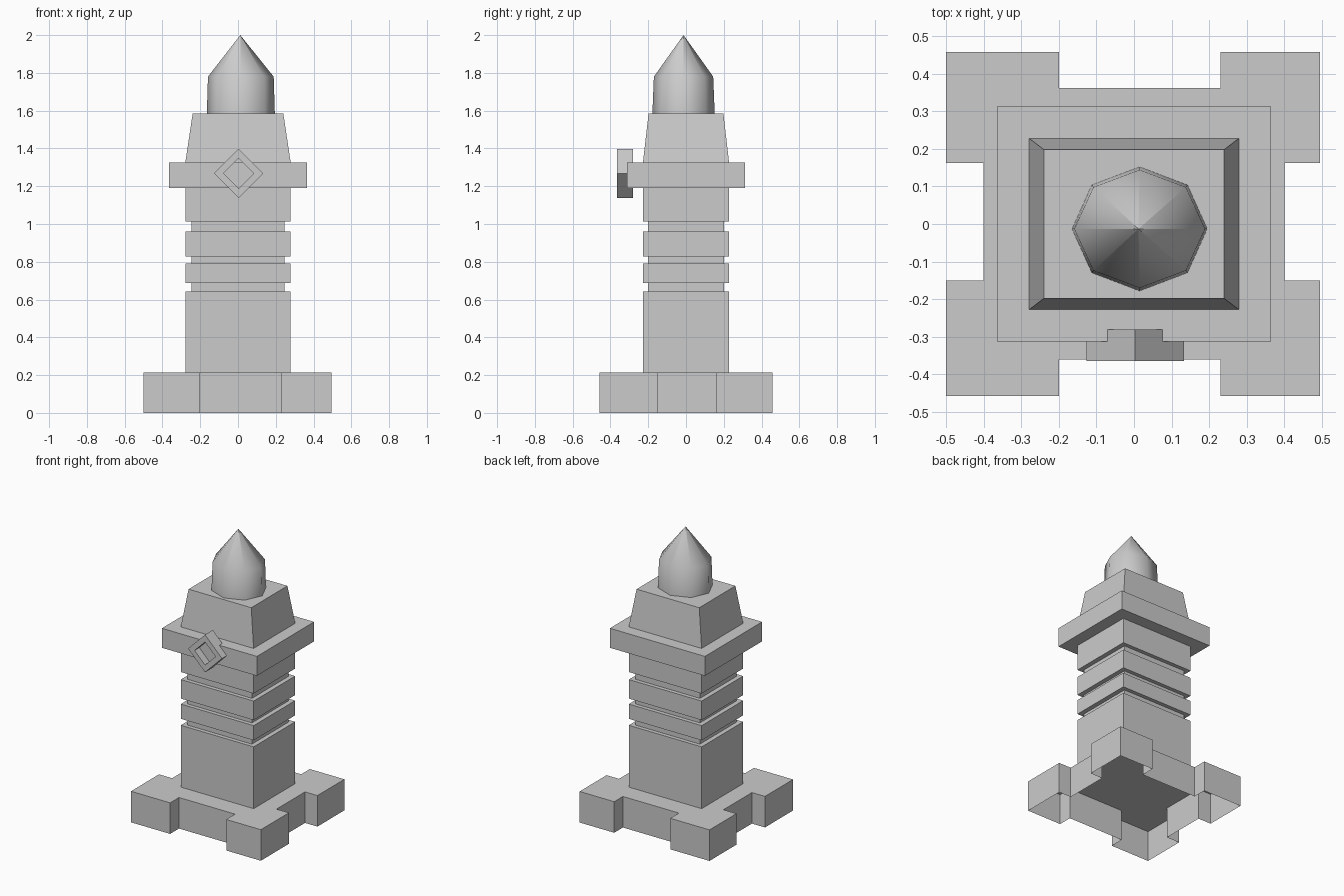
import bpy, math

if "Cube" in bpy.data.objects:
    bpy.data.objects.remove(bpy.data.objects["Cube"])


def make(name, verts, faces, smooth=False):
    me = bpy.data.meshes.new(name)
    me.from_pydata(verts, [], faces)
    me.update()
    ob = bpy.data.objects.new(name, me)
    bpy.context.collection.objects.link(ob)
    if smooth:
        bpy.ops.object.select_all(action='DESELECT')
        ob.select_set(True)
        bpy.context.view_layer.objects.active = ob
        bpy.ops.object.shade_smooth_by_angle(angle=math.radians(50))
    return ob


def loft(name, rings, bottom=True, top=True, smooth=False):
    """Skin a stack of equal-length counter-clockwise rings."""
    n = len(rings[0])
    verts = [p for r in rings for p in r]
    faces = [(k * n + i, k * n + (i + 1) % n, (k + 1) * n + (i + 1) % n, (k + 1) * n + i)
             for k in range(len(rings) - 1) for i in range(n)]
    if bottom:
        faces.append(tuple(reversed(range(n))))
    if top:
        faces.append(tuple(range(len(verts) - n, len(verts))))
    return make(name, verts, faces, smooth)


def rect(hx, hy, z):
    return [(-hx, -hy, z), (hx, -hy, z), (hx, hy, z), (-hx, hy, z)]


# Base: hollow plinth with four projecting corners, open underneath
plan = [(-.5, -.457), (-.2, -.457), (-.2, -.36), (.23, -.36), (.23, -.457), (.495, -.457),
        (.495, -.15), (.4, -.15), (.4, .162), (.495, .162), (.495, .457), (.23, .457),
        (.23, .362), (-.2, .362), (-.2, .457), (-.5, .457), (-.5, .162), (-.4, .162),
        (-.4, -.15), (-.5, -.15)]
loft("base", [[(x, y, z) for x, y in plan] for z in (0, .215)], bottom=False)

# Shaft: wide bands alternating with recessed grooves
wide, groove = (.279, .227), (.247, .2)
bands = [(wide, .215, .643), (groove, .643, .688), (wide, .688, .79), (groove, .79, .828),
         (wide, .828, .96), (groove, .96, 1.012), (wide, 1.012, 1.19)]
loft("shaft", [rect(*size, z) for size, z0, z1 in bands for z in (z0, z1)], bottom=False)

# Collar and tapered cap
loft("collar", [rect(.364, .313, z) for z in (1.19, 1.325)])
loft("tapered_cap", [rect(.279, .228, 1.325), rect(.24, .198, 1.585)], bottom=False)


# Eight-sided pointed finial
def octagon(rx, ry, z):
    return [(.015 + rx * math.cos(i * math.pi / 4), -.013 + ry * math.sin(i * math.pi / 4), z)
            for i in range(8)]


loft("finial", [octagon(.18, .165, 1.585), octagon(.174, .157, 1.78),
                [(.012, -.013, 2.0)] * 8], bottom=False, top=False, smooth=True).data.validate()


# Diamond frame on the front of the collar
def diamond(r, y):
    return [(.003 + r * math.sin(i * math.pi / 2), y, 1.268 - r * math.cos(i * math.pi / 2))
            for i in range(4)]


loft("diamond_frame", [diamond(.08, -.28), diamond(.13, -.28), diamond(.13, -.365),
                       diamond(.08, -.365), diamond(.08, -.28)], bottom=False, top=False)
